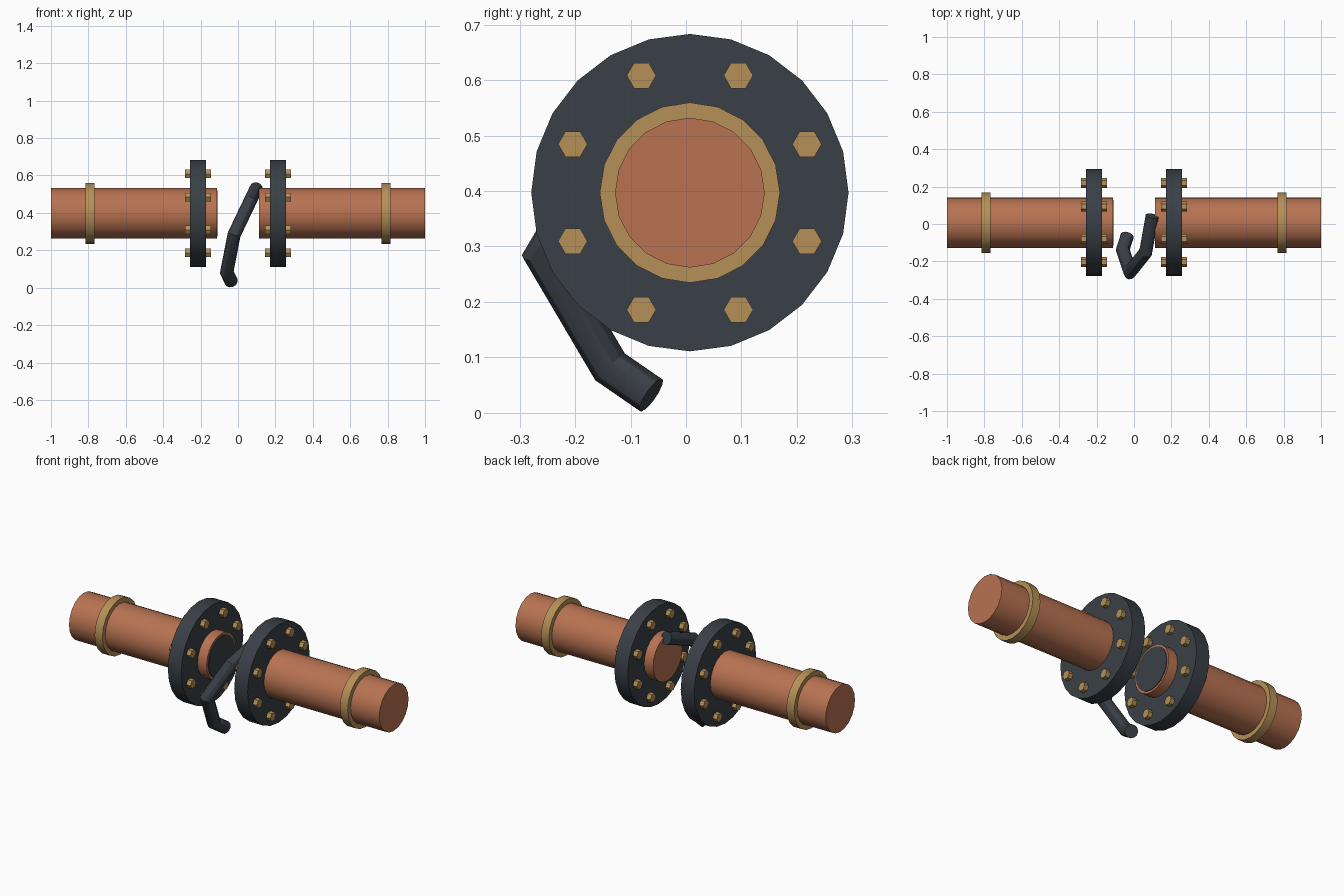
import bpy, bmesh, math
from mathutils import Vector, Matrix

cube = bpy.data.objects.get("Cube")
if cube:
    bpy.data.objects.remove(cube, do_unlink=True)


def material(name, rgb):
    m = bpy.data.materials.new(name)
    m.use_nodes = True
    m.diffuse_color = (*rgb, 1)
    m.node_tree.nodes["Principled BSDF"].inputs["Base Color"].default_value = (*rgb, 1)
    return m


COPPER = material("copper", (0.48, 0.17, 0.084))
BRASS = material("brass", (0.46, 0.28, 0.095))
IRON = material("dark_iron", (0.042, 0.051, 0.063))

AXIS_Y, AXIS_Z = 0.007, 0.397


def add_cylinder(bm, x0, x1, radius, sides, dy=0, dz=0):
    """Capped cylinder along x, offset from the pipe axis."""
    centre = Vector(((x0 + x1) / 2, AXIS_Y + dy, AXIS_Z + dz))
    bmesh.ops.create_cone(
        bm, cap_ends=True, segments=sides, radius1=radius, radius2=radius,
        depth=abs(x1 - x0),
        matrix=Matrix.Translation(centre) @ Matrix.Rotation(math.pi / 2, 4, 'Y'))


def finish(bm, name, mat):
    bmesh.ops.recalc_face_normals(bm, faces=bm.faces)
    mesh = bpy.data.meshes.new(name)
    bm.to_mesh(mesh)
    bm.free()
    mesh.materials.append(mat)
    obj = bpy.data.objects.new(name, mesh)
    bpy.context.collection.objects.link(obj)
    bpy.ops.object.select_all(action='DESELECT')
    obj.select_set(True)
    bpy.context.view_layer.objects.active = obj
    bpy.ops.object.shade_smooth_by_angle(angle=math.radians(30))
    return obj


def cylinder(name, mat, x0, x1, radius, sides):
    bm = bmesh.new()
    add_cylinder(bm, x0, x1, radius, sides)
    return finish(bm, name, mat)


# Two matching pipe halves
for side, s in (("left", 1), ("right", -1)):
    cylinder(side + "_pipe", COPPER, s * 0.113, s, 0.135, 20)
    cylinder(side + "_collar", BRASS, s * 0.766, s * 0.816, 0.1625, 20)
    cylinder(side + "_flange", IRON, s * 0.171, s * 0.257, 0.286, 24)
    # Ring of hexagonal bolts through the flange
    bm = bmesh.new()
    for k in range(8):
        a = math.radians(22.5 + 45 * k)
        add_cylinder(bm, s * 0.145, s * 0.283, 0.0265, 6,
                     0.2285 * math.cos(a), 0.2285 * math.sin(a))
    finish(bm, side + "_bolts", BRASS)

# Dark plate in the mouth of one pipe
cylinder("mouth_plate", IRON, -0.118, -0.109, 0.122, 20)

# Bent bar between the flanges, swept with mitred bends
path = [Vector(p) for p in (
    (0.097, 0.043, 0.53), (0.062, -0.152, 0.457), (-0.021, -0.255, 0.283),
    (-0.06, -0.137, 0.083), (-0.036, -0.063, 0.032))]
dirs = [(b - a).normalized() for a, b in zip(path, path[1:])]
SIDES, RADIUS = 12, 0.036
u = dirs[0].orthogonal().normalized()
v = dirs[0].cross(u)
ring = [path[0] + RADIUS * (u * math.cos(t) + v * math.sin(t))
        for t in (math.tau * k / SIDES for k in range(SIDES))]
bm = bmesh.new()
rings = [[bm.verts.new(p) for p in ring]]
for i, d in enumerate(dirs):
    normal = d + dirs[i + 1] if i + 1 < len(dirs) else d
    ring = [p + d * ((path[i + 1] - p).dot(normal) / d.dot(normal)) for p in ring]
    rings.append([bm.verts.new(p) for p in ring])
for a, b in zip(rings, rings[1:]):
    for k in range(SIDES):
        n = (k + 1) % SIDES
        bm.faces.new((a[k], a[n], b[n], b[k]))
bm.faces.new(rings[0])
bm.faces.new(rings[-1])
finish(bm, "bent_bar", IRON)
